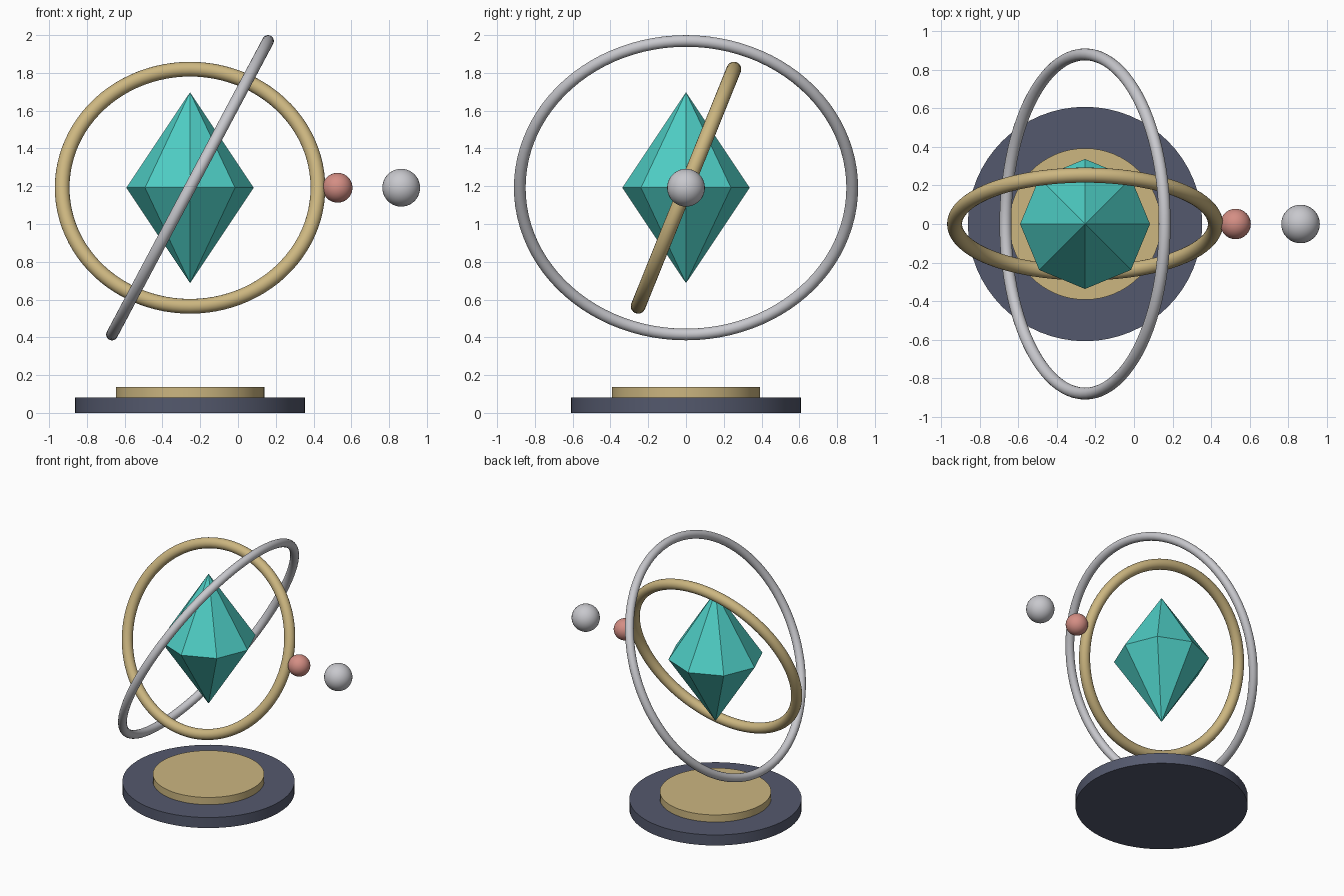
import bpy
import math

if "Cube" in bpy.data.objects:
    bpy.data.objects.remove(bpy.data.objects["Cube"])

CX = -0.254   # shared axis of base, crystal and rings
CZ = 1.192    # height of the floating parts


def material(name, rgb):
    """Flat colour given as sRGB 0-255, stored linear."""
    def linear(c):
        c /= 255
        return c / 12.92 if c <= 0.04045 else ((c + 0.055) / 1.055) ** 2.4
    m = bpy.data.materials.new(name)
    m.diffuse_color = (*[linear(c) for c in rgb], 1)
    m.use_nodes = True
    m.node_tree.nodes["Principled BSDF"].inputs["Base Color"].default_value = m.diffuse_color
    return m


slate = material("slate", (84, 89, 109))
gold = material("gold", (204, 182, 128))
silver = material("silver", (200, 200, 205))
teal = material("teal", (78, 205, 196))
pink = material("pink", (212, 142, 132))


def finish(name, mat, smooth=True):
    ob = bpy.context.object
    ob.name = ob.data.name = name
    ob.data.materials.append(mat)
    if smooth:
        bpy.ops.object.shade_smooth_by_angle(angle=math.radians(40))
    return ob


def disc(name, radius, z0, z1, mat):
    bpy.ops.mesh.primitive_cylinder_add(
        vertices=64, radius=radius, depth=z1 - z0, location=(CX, 0, (z0 + z1) / 2))
    finish(name, mat)


def ring(name, major, minor, rotation, mat):
    bpy.ops.mesh.primitive_torus_add(
        major_radius=major, minor_radius=minor, major_segments=96, minor_segments=20,
        location=(CX, 0, CZ), rotation=[math.radians(a) for a in rotation])
    finish(name, mat)


def ball(name, x, radius, mat):
    bpy.ops.mesh.primitive_uv_sphere_add(
        segments=32, ring_count=20, radius=radius, location=(x, 0, CZ))
    finish(name, mat)


# Stepped round base
disc("base_disc", 0.608, 0.0, 0.082, slate)
disc("base_top_disc", 0.393, 0.082, 0.138, gold)

# Faceted crystal: octagonal girdle with a point above and below
mesh = bpy.data.meshes.new("crystal")
N, R, H = 8, 0.337, 0.505
verts = [(R * math.cos(math.tau * i / N), R * math.sin(math.tau * i / N), 0) for i in range(N)]
verts += [(0, 0, H), (0, 0, -H)]
faces = []
for i in range(N):
    j = (i + 1) % N
    faces += [(i, j, N), (j, i, N + 1)]
mesh.from_pydata(verts, [], faces)
crystal = bpy.data.objects.new("crystal", mesh)
crystal.location = (CX, 0, CZ)
bpy.context.collection.objects.link(crystal)
mesh.materials.append(teal)

# Two tilted orbit rings
ring("inner_ring", 0.677, 0.039, (68, 0, 0), gold)
ring("outer_ring", 0.880, 0.031, (0, -62, 0), silver)

# Orbiting balls
ball("small_ball", 0.527, 0.079, pink)
ball("large_ball", 0.864, 0.100, silver)
